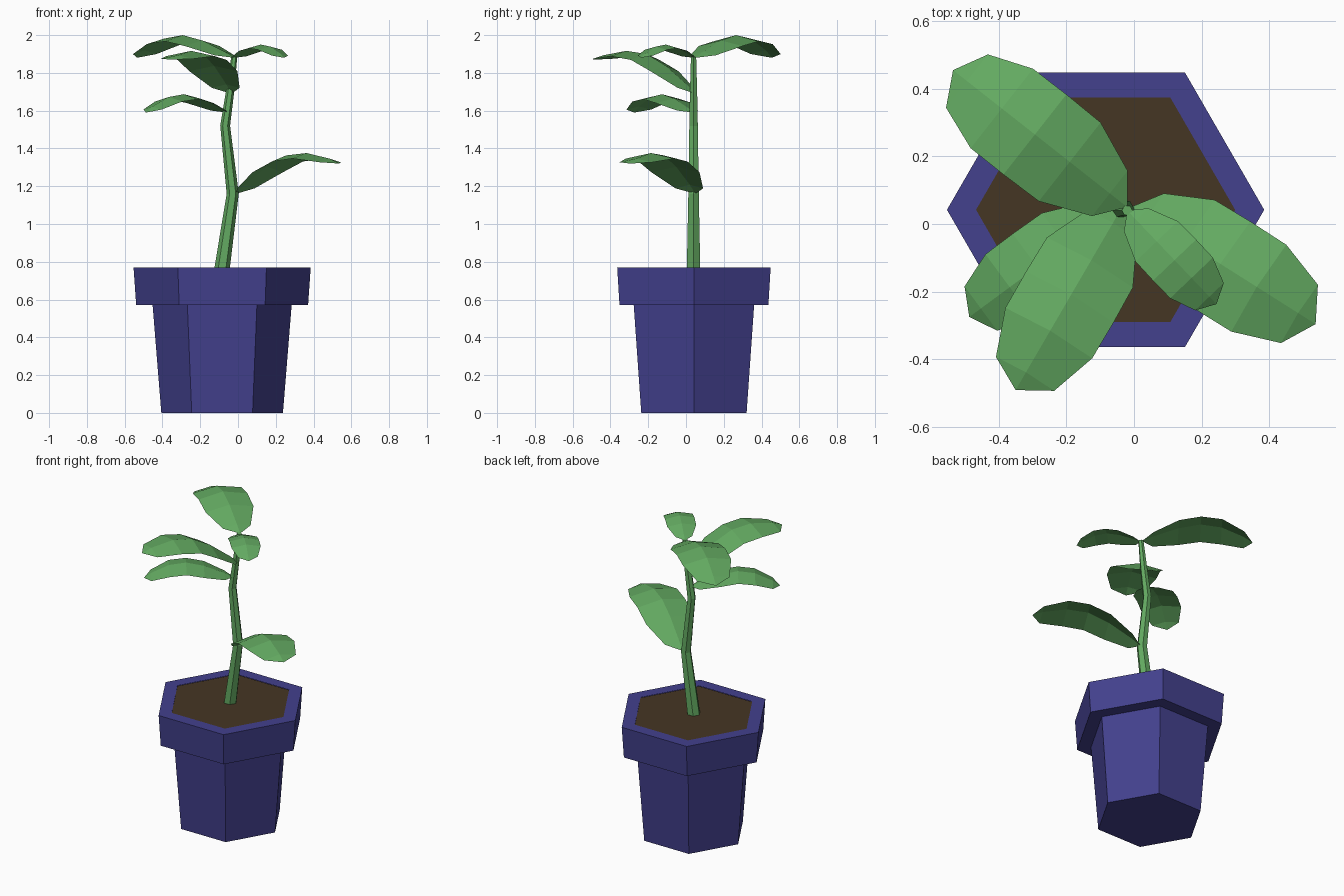
import bpy, bmesh, math
from mathutils import Vector, Matrix

if "Cube" in bpy.data.objects:
    bpy.data.objects.remove(bpy.data.objects["Cube"])


def material(name, rgb):
    m = bpy.data.materials.new(name)
    m.diffuse_color = (*rgb, 1)
    m.use_nodes = True
    m.node_tree.nodes["Principled BSDF"].inputs["Base Color"].default_value = m.diffuse_color
    return m


BLUE = material("pot blue", (0.056, 0.052, 0.27))
SOIL = material("soil brown", (0.060, 0.037, 0.017))
GREEN = material("leaf green", (0.125, 0.40, 0.12))


def finish(name, bm, mat):
    me = bpy.data.meshes.new(name)
    bm.to_mesh(me)
    bm.free()
    me.materials.append(mat)
    ob = bpy.data.objects.new(name, me)
    bpy.context.collection.objects.link(ob)
    return ob


def hex_loft(name, rings, mat, cap_start=False, cap_end=False):
    """Skin six-sided rings given as (x, y, z, radius)."""
    bm = bmesh.new()
    loops = []
    for x, y, z, r in rings:
        loops.append([bm.verts.new((x + r * math.cos(i * math.pi / 3),
                                    y + r * math.sin(i * math.pi / 3), z))
                      for i in range(6)])
    for a, b in zip(loops, loops[1:]):
        for i in range(6):
            j = (i + 1) % 6
            bm.faces.new((a[i], a[j], b[j], b[i]))
    if cap_start:
        bm.faces.new(loops[0][::-1])
    if cap_end:
        bm.faces.new(loops[-1])
    return finish(name, bm, mat)


# Pot with overhanging rim, and soil filling its mouth
PX, PY = -0.084, 0.042
hex_loft("pot", [(PX, PY, z, r) for z, r in
                 [(0, 0.322), (0.57, 0.368), (0.57, 0.455), (0.77, 0.469), (0.77, 0.383)]],
         BLUE, cap_start=True)
hex_loft("soil", [(PX, PY, 0.768, 0.383)], SOIL, cap_end=True)

# Bent, tapering stem
hex_loft("stem", [(-0.085, 0.04, 0.76, 0.041), (-0.028, 0.04, 1.16, 0.032),
                  (-0.068, 0.04, 1.52, 0.026), (-0.042, 0.04, 1.70, 0.022),
                  (-0.02, 0.04, 1.885, 0.016)], GREEN, cap_end=True)

# Leaf stations for unit length: distance, half width, rib height, edge droop
STATIONS = [(0.10, 0.13, 0.05, 0.03), (0.33, 0.226, 0.14, 0.045), (0.53, 0.23, 0.183, 0.05),
            (0.72, 0.228, 0.155, 0.045), (0.92, 0.153, 0.06, 0.03)]


def leaf(name, base, tip):
    """Arched leaf with a raised midrib running from base to tip."""
    base, tip = Vector(base), Vector(tip)
    axis = tip - base
    x = axis.normalized()
    y = Vector((0, 0, 1)).cross(x).normalized()
    frame = Matrix((x, y, x.cross(y))).transposed() * axis.length

    bm = bmesh.new()

    def vert(*p):
        return bm.verts.new(base + frame @ Vector(p))
    start, end = vert(0, 0, 0), vert(1, 0, 0)
    rows = [(vert(s, -w, h - d), vert(s, 0, h), vert(s, w, h - d)) for s, w, h, d in STATIONS]
    for k in (0, 1):
        bm.faces.new((start, rows[0][k], rows[0][k + 1]))
        for a, b in zip(rows, rows[1:]):
            bm.faces.new((a[k], b[k], b[k + 1], a[k + 1]))
        bm.faces.new((rows[-1][k], end, rows[-1][k + 1]))
    return finish(name, bm, GREEN)


leaf("leaf_top_large", (-0.02, 0.05, 1.88), (-0.535, 0.455, 1.88))
leaf("leaf_top_small", (-0.02, 0.04, 1.88), (0.244, -0.237, 1.88))
leaf("leaf_upper", (-0.035, 0.05, 1.69), (-0.35, -0.491, 1.87))
leaf("leaf_middle", (-0.06, 0.04, 1.59), (-0.487, -0.275, 1.59))
leaf("leaf_lower", (-0.01, 0.05, 1.16), (0.537, -0.296, 1.32))
